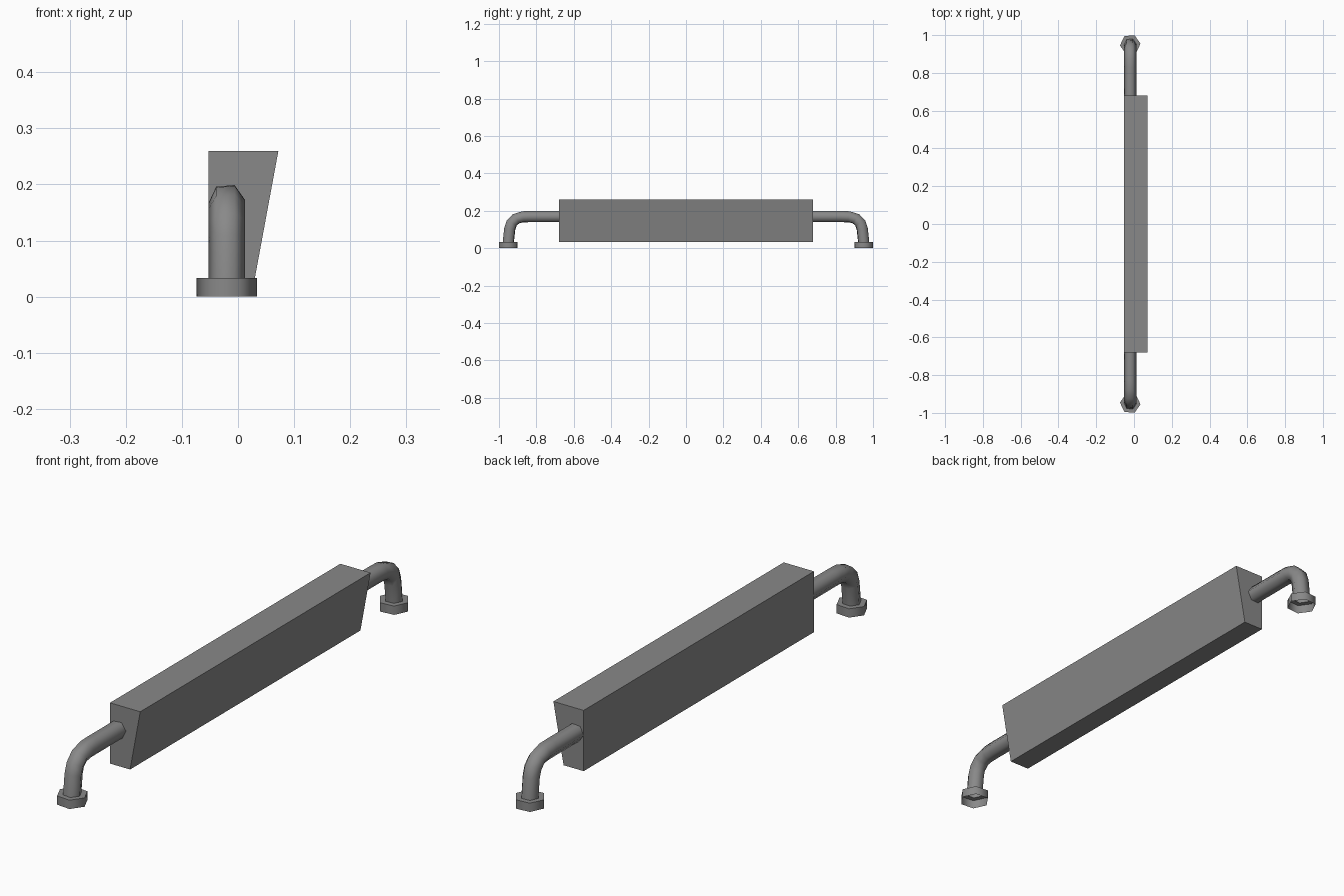
import bpy, bmesh, math
from mathutils import Vector

if "Cube" in bpy.data.objects:
    bpy.data.objects.remove(bpy.data.objects["Cube"])

grey = bpy.data.materials.new("mid grey")
grey.diffuse_color = (0.25, 0.25, 0.25, 1)
grey.use_nodes = True
grey.node_tree.nodes["Principled BSDF"].inputs["Base Color"].default_value = grey.diffuse_color

CX, SIDES, R_PIPE, R_NUT = -0.02, 6, 0.033, 0.0545


def finish(name, bm, smooth):
    bmesh.ops.recalc_face_normals(bm, faces=bm.faces)
    mesh = bpy.data.meshes.new(name)
    bm.to_mesh(mesh)
    bm.free()
    mesh.materials.append(grey)
    obj = bpy.data.objects.new(name, mesh)
    bpy.context.collection.objects.link(obj)
    if smooth:
        bpy.ops.object.select_all(action='DESELECT')
        obj.select_set(True)
        bpy.context.view_layer.objects.active = obj
        bpy.ops.object.shade_smooth_by_angle(angle=math.radians(65))
    return obj


# Handle bar: tapered section extruded along y
bm = bmesh.new()
section = [(-0.053, 0.033), (0.03, 0.033), (0.072, 0.26), (-0.053, 0.26)]
face = bm.faces.new([bm.verts.new((x, -0.68, z)) for x, z in section])
ext = bmesh.ops.extrude_face_region(bm, geom=[face])
bmesh.ops.translate(bm, vec=(0, 1.36, 0),
                    verts=[v for v in ext["geom"] if isinstance(v, bmesh.types.BMVert)])
finish("bar", bm, False)


def ring(bm, y, z, radius, tilt, side):
    # Hexagon ring; tilt 0 lies flat, 90 degrees faces along y
    verts = []
    for i in range(SIDES):
        a = math.radians(5 + 360 / SIDES * i)
        u, v = radius * math.cos(a), radius * math.sin(a)
        verts.append(bm.verts.new((CX + u, side * (y + v * math.cos(tilt)),
                                   z + v * math.sin(tilt))))
    return verts


def loft(bm, rings):
    for a, b in zip(rings, rings[1:]):
        for i in range(SIDES):
            j = (i + 1) % SIDES
            bm.faces.new((a[i], a[j], b[j], b[i]))


# Bent pipe path: (y, z, tilt in degrees)
path = [(0.95, 0.033, 0), (0.942, 0.105, 10), (0.932, 0.135, 27),
        (0.908, 0.158, 52), (0.87, 0.168, 80), (0.83, 0.169, 90), (0.675, 0.169, 90)]

for label, side in (("front", -1), ("back", 1)):
    bm = bmesh.new()
    loft(bm, [ring(bm, y, z, R_PIPE, math.radians(t), side) for y, z, t in path])
    finish(label + "_pipe", bm, True)

    # Foot nut: open below, with a flat collar around the pipe
    bm = bmesh.new()
    loft(bm, [ring(bm, 0.95, z, r, 0, side)
              for z, r in ((0.033, R_PIPE), (0.033, R_NUT), (0, R_NUT))])
    finish(label + "_nut", bm, True)
